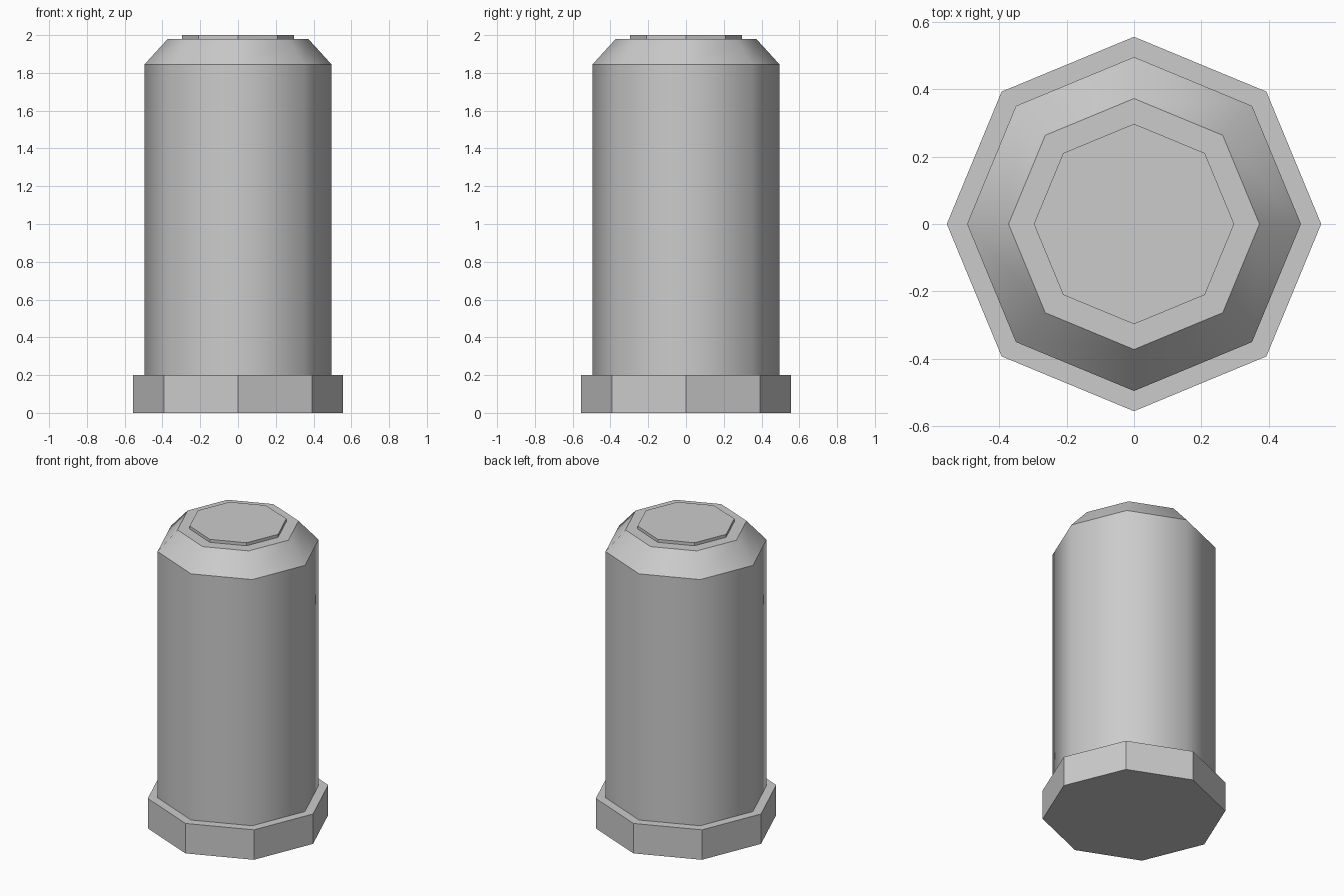
import bpy, bmesh, math

if "Cube" in bpy.data.objects:
    bpy.data.objects.remove(bpy.data.objects["Cube"])

SIDES = 8


def lathe(name, profile, smooth_sides):
    """Closed eight-sided solid from (radius, height) pairs, corners on the axes."""
    bm = bmesh.new()
    rings = [[bm.verts.new((r * math.cos(i * math.tau / SIDES),
                            r * math.sin(i * math.tau / SIDES), z))
              for i in range(SIDES)] for r, z in profile]
    for low, high in zip(rings, rings[1:]):
        for i in range(SIDES):
            j = (i + 1) % SIDES
            face = bm.faces.new((low[i], low[j], high[j], high[i]))
            face.smooth = smooth_sides
    bm.faces.new(rings[0][::-1])
    bm.faces.new(rings[-1])
    # Keep every horizontal ring edge crisp
    for ring in rings:
        for i in range(SIDES):
            bm.edges.get((ring[i], ring[(i + 1) % SIDES])).smooth = False
    mesh = bpy.data.meshes.new(name)
    bm.to_mesh(mesh)
    bm.free()
    obj = bpy.data.objects.new(name, mesh)
    bpy.context.collection.objects.link(obj)
    return obj


# Flat-faced foot
lathe("base_flange", [(0.555, 0.0), (0.555, 0.2)], False)
# Smooth-shaded barrel with chamfered shoulder
lathe("body", [(0.495, 0.2), (0.495, 1.845), (0.372, 1.98)], True)
# Thin raised disc on top
lathe("top_cap", [(0.297, 1.98), (0.297, 2.0)], False)
